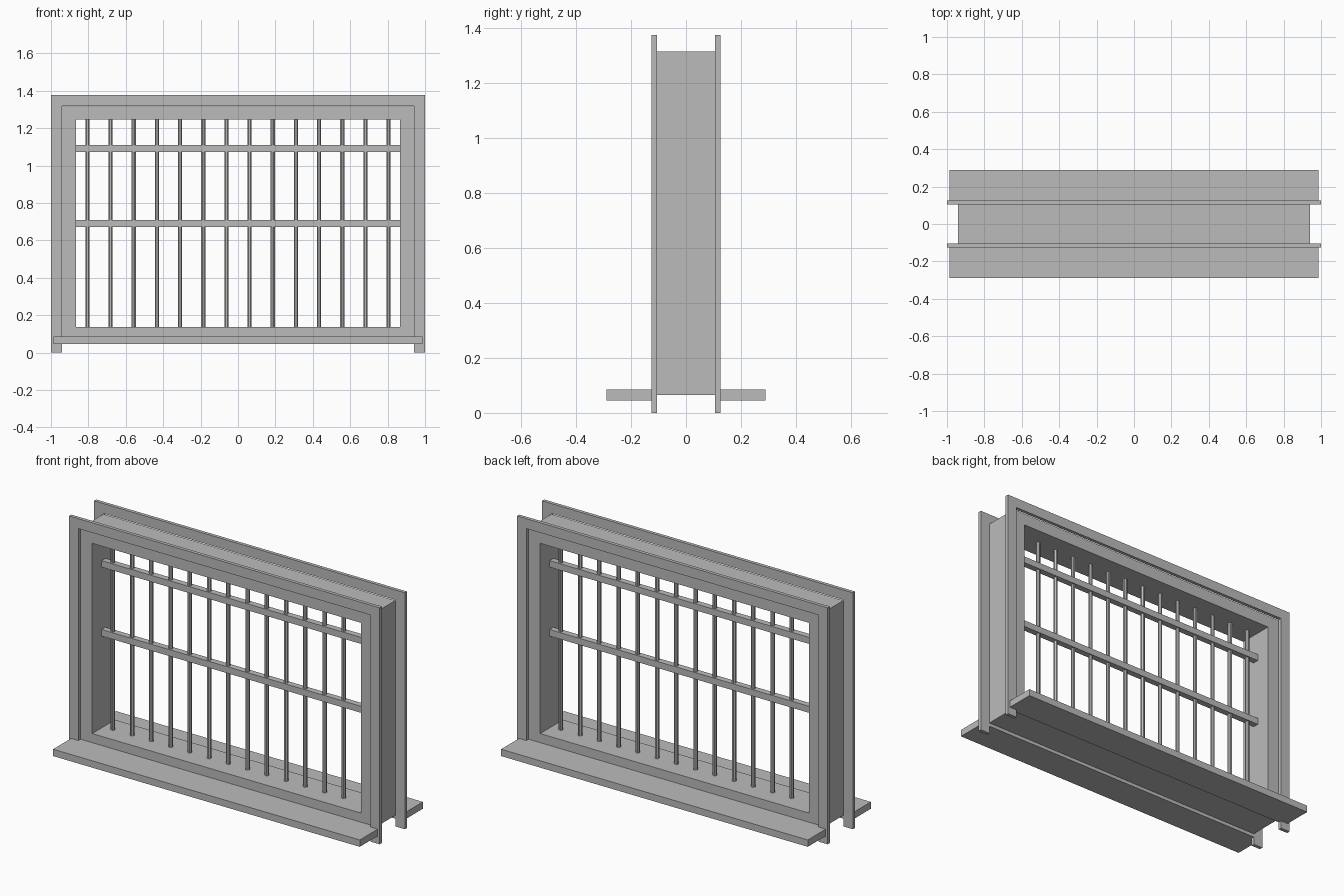
import bpy
import math

cube = bpy.data.objects.get("Cube")
if cube:
    bpy.data.objects.remove(cube, do_unlink=True)

grey = bpy.data.materials.new("plain grey")
grey.use_nodes = True
grey.diffuse_color = (0.5, 0.5, 0.5, 1)
grey.node_tree.nodes["Principled BSDF"].inputs["Base Color"].default_value = (0.5, 0.5, 0.5, 1)


def make(name, verts, faces):
    mesh = bpy.data.meshes.new(name)
    mesh.from_pydata(verts, [], faces)
    mesh.materials.append(grey)
    obj = bpy.data.objects.new(name, mesh)
    bpy.context.collection.objects.link(obj)
    return obj


def box(name, x, y, z):
    verts = [(a, b, c) for a in x for b in y for c in z]
    faces = [(0, 1, 3, 2), (4, 6, 7, 5), (0, 4, 5, 1),
             (2, 3, 7, 6), (0, 2, 6, 4), (1, 5, 7, 3)]
    return make(name, verts, faces)


def ring(name, outer, inner, depth):
    """Rectangular frame; outer and inner are (half width, bottom, top)."""
    verts = []
    for y in (-depth, depth):
        for w, low, high in (outer, inner):
            verts += [(-w, y, low), (w, y, low), (w, y, high), (-w, y, high)]
    faces = []
    for i in range(4):
        j = (i + 1) % 4
        faces += [(i, j, 4 + j, 4 + i), (8 + j, 8 + i, 12 + i, 12 + j),
                  (j, i, 8 + i, 8 + j), (4 + i, 4 + j, 12 + j, 12 + i)]
    return make(name, verts, faces)


def arch(name, y0, y1):
    """Trim with two legs and a head, open at the bottom."""
    outline = [(-1, 0), (-0.94, 0), (-0.94, 1.318), (0.94, 1.318),
               (0.94, 0), (1, 0), (1, 1.376), (-1, 1.376)]
    n = len(outline)
    verts = [(x, y, z) for y in (y0, y1) for x, z in outline]
    front = [(0, 1, 2, 7), (2, 3, 6, 7), (3, 4, 5, 6)]
    faces = front + [tuple(n + i for i in reversed(f)) for f in front]
    faces += [((i + 1) % n, i, n + i, n + (i + 1) % n) for i in range(n)]
    return make(name, verts, faces)


# Deep window frame
ring("window_frame", (0.94, 0.065, 1.315), (0.865, 0.138, 1.245), 0.105)

# Trim and sill on both faces
arch("front_trim", -0.125, -0.105)
arch("back_trim", 0.105, 0.125)
box("front_sill", (-0.987, 0.987), (-0.29, -0.105), (0.045, 0.085))
box("back_sill", (-0.987, 0.987), (0.105, 0.29), (0.045, 0.085))

# Upright bars
for i in range(14):
    x = -0.805 + i * 1.61 / 13
    bpy.ops.mesh.primitive_cylinder_add(vertices=8, radius=0.012, depth=1.107,
                                        location=(x, 0, 0.6915),
                                        rotation=(0, 0, math.pi / 8))
    bar = bpy.context.object
    bar.name = f"upright_bar_{i + 1}"
    bar.data.materials.append(grey)

# Cross bars
for name, z in (("lower_cross_bar", 0.691), ("upper_cross_bar", 1.092)):
    box(name, (-0.865, 0.865), (-0.018, 0.018), (z - 0.019, z + 0.019))
